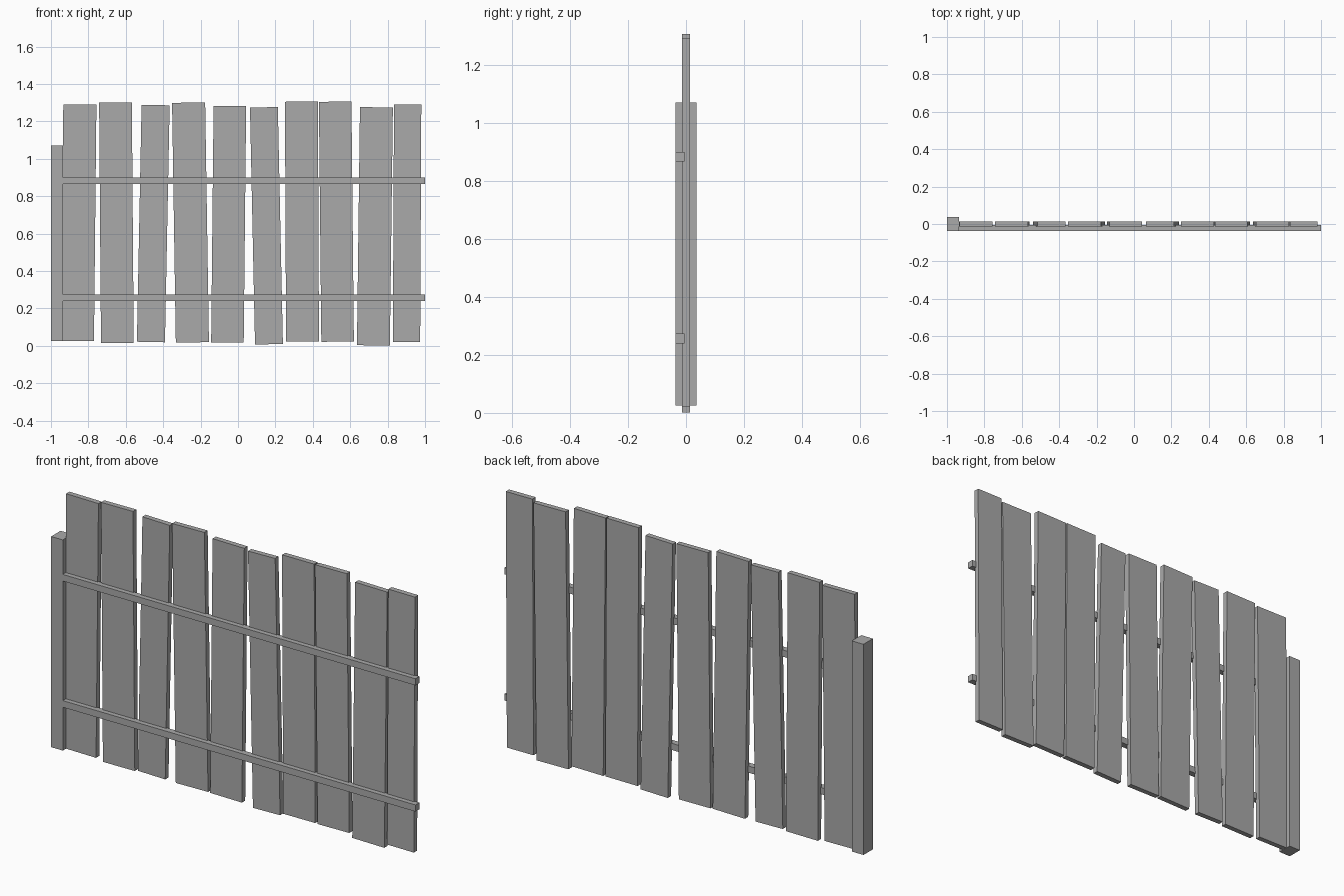
import bpy
from math import atan2
from mathutils import Matrix, Vector

default = bpy.data.objects.get("Cube")
if default:
    bpy.data.objects.remove(default, do_unlink=True)

gray = bpy.data.materials.new("plain gray")
gray.use_nodes = True
color = (0.4, 0.4, 0.4, 1)
gray.diffuse_color = color
gray.node_tree.nodes["Principled BSDF"].inputs["Base Color"].default_value = color


def add_box(name, low, high, lean=0.0):
    """Box between two corners, tilted sideways about its centre."""
    low, high = Vector(low), Vector(high)
    bpy.ops.mesh.primitive_cube_add(size=1)
    box = bpy.context.object
    box.name = name
    box.data.transform(Matrix.Diagonal((*(high - low), 1)))
    box.location = (low + high) / 2
    box.rotation_euler.y = lean
    box.data.materials.append(gray)
    return box


# Post at the right end
add_box("post", (-1, -0.037, 0.025), (-0.936, 0.037, 1.07))

# Two horizontal rails in front of the planks
for name, z in (("lower_rail", 0.24), ("upper_rail", 0.866)):
    add_box(name, (-0.94, -0.037, z), (1, -0.006, z + 0.033))

# Uneven planks: centre x, width, sideways shift of the top, bottom z, top z
planks = [
    (-0.852, 0.177, 0.013, 0.025, 1.29),
    (-0.650, 0.175, -0.010, 0.015, 1.30),
    (-0.453, 0.150, 0.025, 0.020, 1.287),
    (-0.254, 0.177, -0.020, 0.018, 1.30),
    (-0.050, 0.174, 0.013, 0.017, 1.282),
    (0.152, 0.149, -0.027, 0.008, 1.275),
    (0.342, 0.176, -0.006, 0.022, 1.305),
    (0.526, 0.174, -0.013, 0.022, 1.305),
    (0.732, 0.176, 0.016, 0.002, 1.275),
    (0.904, 0.146, 0.006, 0.021, 1.29),
]
for number, (x, width, shift, bottom, top) in enumerate(planks, 1):
    add_box(f"plank_{number}",
            (x - width / 2, -0.013, bottom),
            (x + width / 2, 0.013, top),
            atan2(shift, top - bottom))
